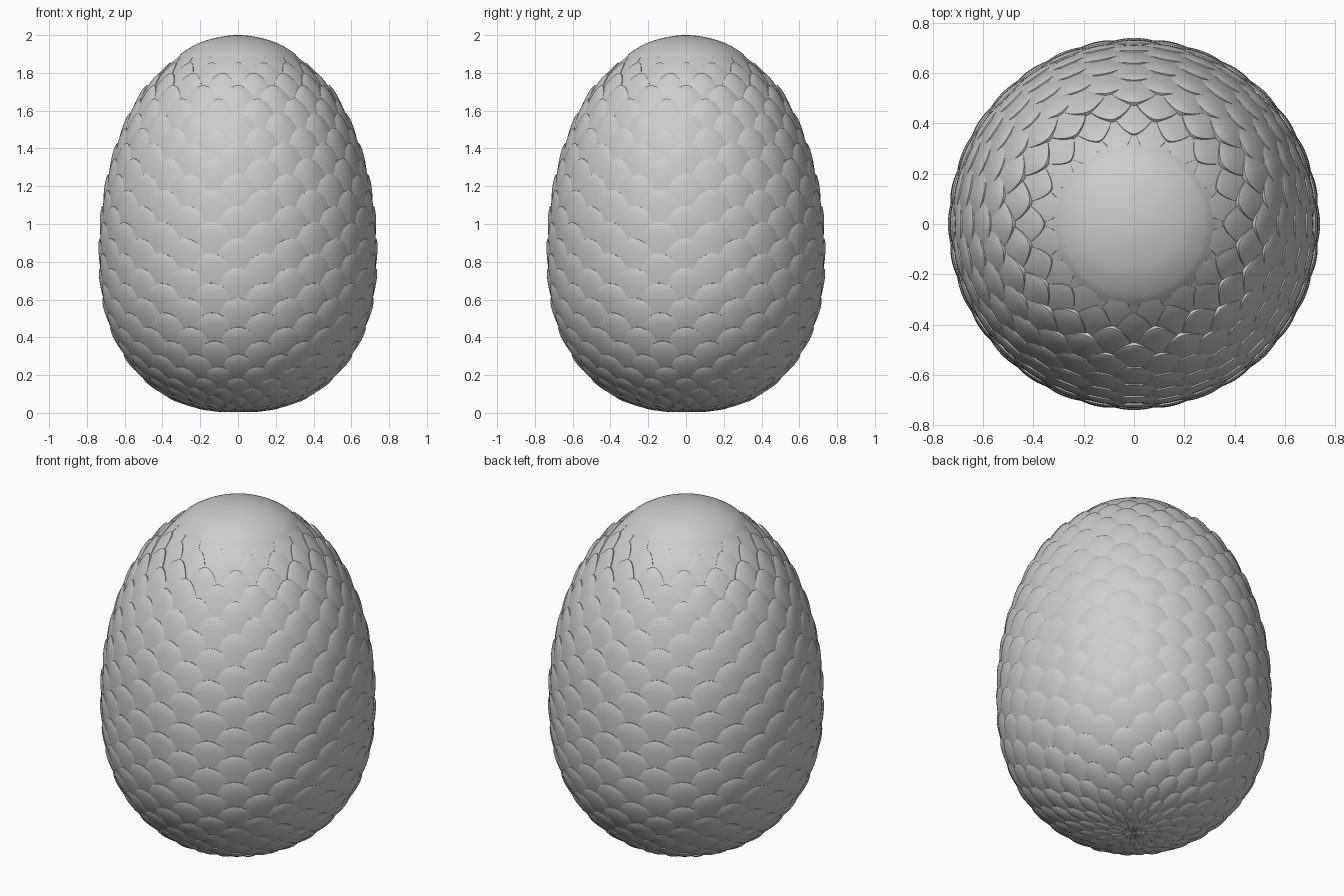
import bpy, math
from math import sin, cos, pi, sqrt, exp

if "Cube" in bpy.data.objects:
    bpy.data.objects.remove(bpy.data.objects["Cube"])

R, ZC, UP, DOWN = 0.713, 0.86, 1.14, 0.852   # egg radius, widest height, half heights
COLS = 16                                    # scales in each ring


# Egg profile, sampled from the bottom pole to the top pole with arc length
def radius(z):
    if z >= ZC:
        return R * sqrt(max(0, 1 - ((z - ZC) / UP) ** 2))
    return R * sqrt(max(0, 1 - ((ZC - z) / DOWN) ** 2.5))


M = 1200
prof, arc = [], [0.0]
for i in range(M + 1):
    a = -pi / 2 + pi * i / M
    z = ZC + sin(a) * (UP if a > 0 else DOWN)
    prof.append((radius(z), z))
    if i:
        arc.append(arc[-1] + math.dist(prof[-1], prof[-2]))


def on_profile(s):
    """Radius, height and outward normal at arc length s."""
    lo, hi = 0, M
    while hi - lo > 1:
        mid = (lo + hi) // 2
        lo, hi = (mid, hi) if arc[mid] <= s else (lo, mid)
    f = (s - arc[lo]) / (arc[hi] - arc[lo])
    (r0, z0), (r1, z1) = prof[lo], prof[hi]
    dr, dz = r1 - r0, z1 - z0
    n = math.hypot(dr, dz)
    return r0 + dr * f, z0 + dz * f, dz / n, -dr / n


def smooth_step(x):
    x = min(1, max(0, x))
    return x * x * (3 - 2 * x)


def make_object(name, verts, faces, angle):
    me = bpy.data.meshes.new(name)
    me.from_pydata(verts, [], faces)
    me.update()
    ob = bpy.data.objects.new(name, me)
    bpy.context.collection.objects.link(ob)
    bpy.ops.object.select_all(action='DESELECT')
    ob.select_set(True)
    bpy.context.view_layer.objects.active = ob
    bpy.ops.object.shade_smooth_by_angle(angle=math.radians(angle))
    return ob


# Smooth inner egg, with a faint raised cap on top
SEG, RINGS = 96, 110
total = arc[-1]
verts, faces = [(0, 0, ZC - DOWN)], []
for i in range(1, RINGS):
    r, z, nr, nz = on_profile(total * i / RINGS)
    h = 0.007 * smooth_step((z - 1.875) / 0.025) * smooth_step((2.0 - z) / 0.06)
    for j in range(SEG):
        t = 2 * pi * j / SEG
        verts.append(((r + nr * h) * cos(t), (r + nr * h) * sin(t), z + nz * h))
verts.append((0, 0, ZC + UP))
top = len(verts) - 1
for j in range(SEG):
    k = (j + 1) % SEG
    faces.append((0, 1 + k, 1 + j))
    faces.append((top, top - SEG + j, top - SEG + k))
    for i in range(RINGS - 2):
        b = 1 + i * SEG
        faces.append((b + j, b + k, b + SEG + k, b + SEG + j))
make_object("egg_body", verts, faces, 60)

# Overlapping scales: tongues with tips pointing up, staggered ring by ring
NQ, ND = 12, 10
ARCH, LENGTH = 0.165, 0.235
s_ref = next(arc[i] for i in range(M + 1) if prof[i][1] >= 0.92)
verts, faces = [], []


def add_scale(s_tip, theta, fade):
    base = len(verts)
    length = min(LENGTH, s_tip - 0.015)
    for j in range(-1, ND + 1):
        d = 0.0006 + length * (max(j, 0) / ND) ** 1.6
        r, z, nr, nz = on_profile(s_tip - d)
        arch = max(0, 1 - max(0, 1 - d / ARCH) ** 1.9) ** 0.56
        half = pi / COLS * 1.02 * arch
        amount = fade * min(1, 0.12 + r / 0.42)
        for i in range(-1, NQ + 2):
            q = min(1, max(-1, 2 * i / NQ - 1))
            h = 0.021 * (1 - d / 0.2) + 0.013 * (1 - q * q) * (1 - exp(-d / 0.03))
            h *= amount
            if j < 0 or i < 0 or i > NQ:      # skirt that closes the rim
                h = -0.018
            t = theta + q * half
            verts.append(((r + nr * h) * cos(t), (r + nr * h) * sin(t), z + nz * h))
    w = NQ + 3
    for j in range(ND + 1):
        for i in range(w - 1):
            a = base + j * w + i
            faces.append((a, a + w, a + w + 1, a + 1))


for k in range(-17, 14):
    s = s_ref + k * (0.085 if k > 0 else 0.078)
    if s < 0.07:
        continue
    fade = {11: 0.75, 12: 0.35, 13: 0.12}.get(k, 1.0)
    for c in range(COLS):
        add_scale(s, 2 * pi * (c + 0.5 * (k % 2)) / COLS, fade)
make_object("egg_scales", verts, faces, 50)
